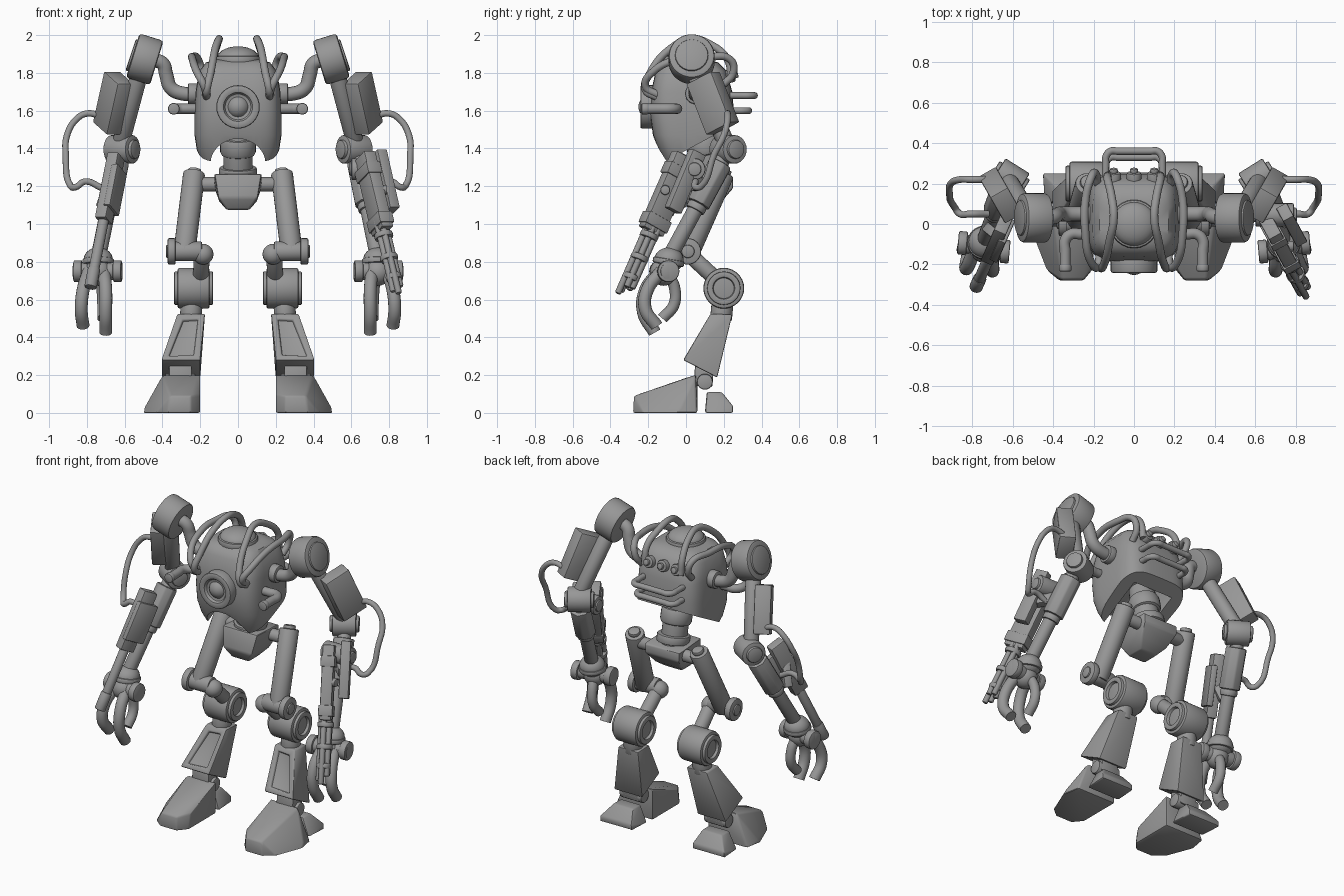
import bpy, bmesh, math
from mathutils import Vector

if "Cube" in bpy.data.objects:
    bpy.data.objects.remove(bpy.data.objects["Cube"], do_unlink=True)

grey = bpy.data.materials.new("matte_grey")
grey.use_nodes = True
grey.diffuse_color = (0.31, 0.31, 0.31, 1)
grey.node_tree.nodes["Principled BSDF"].inputs["Base Color"].default_value = (0.31, 0.31, 0.31, 1)

parts = []
side = 1        # +1 builds the left half, -1 the right half
suffix = ""


def V(p):
    return Vector((p[0] * side, p[1], p[2]))


def add(name, data):
    ob = bpy.data.objects.new(name + suffix, data)
    bpy.context.collection.objects.link(ob)
    data.materials.append(grey)
    parts.append(ob)
    return ob


def finish(name, bm, bevel=0.0):
    bmesh.ops.recalc_face_normals(bm, faces=bm.faces)
    me = bpy.data.meshes.new(name + suffix)
    bm.to_mesh(me)
    bm.free()
    ob = add(name, me)
    if bevel:
        mod = ob.modifiers.new("Bevel", 'BEVEL')
        mod.width, mod.segments = bevel, 2
        mod.limit_method, mod.angle_limit = 'ANGLE', math.radians(30)
    return ob


def place(ob, p, q):
    ob.location = (p + q) / 2
    ob.rotation_mode = 'QUATERNION'
    ob.rotation_quaternion = (q - p).to_track_quat('Z', 'Y')


def rod(name, p, q, r, bevel=0.008, seg=24, recess=0.0):
    p, q = V(p), V(q)
    bm = bmesh.new()
    bmesh.ops.create_cone(bm, cap_ends=True, segments=seg, radius1=r, radius2=r,
                          depth=(q - p).length)
    if recess:  # sunken end caps
        caps = [f for f in bm.faces if len(f.verts) > 4]
        bmesh.ops.inset_region(bm, faces=caps, thickness=r * .35, depth=0)
        bmesh.ops.inset_region(bm, faces=caps, thickness=.004, depth=-recess)
    ob = finish(name, bm, bevel)
    place(ob, p, q)
    return ob


def box(name, p, q, w, d, bevel=0.008):
    p, q = V(p), V(q)
    bm = bmesh.new()
    bmesh.ops.create_cube(bm, size=1)
    bmesh.ops.scale(bm, vec=(w, d, (q - p).length), verts=bm.verts)
    place(finish(name, bm, bevel), p, q)


def ball(name, c, r, squash=1.0):
    bm = bmesh.new()
    bmesh.ops.create_uvsphere(bm, u_segments=24, v_segments=14, radius=r)
    bmesh.ops.scale(bm, vec=(1, 1, squash), verts=bm.verts)
    finish(name, bm).location = V(c)


def tube(name, pts, r):
    cu = bpy.data.curves.new(name + suffix, 'CURVE')
    cu.dimensions = '3D'
    cu.bevel_depth, cu.bevel_resolution = r, 6
    cu.resolution_u, cu.use_fill_caps = 6, True
    sp = cu.splines.new('BEZIER')
    sp.bezier_points.add(len(pts) - 1)
    for bp, p in zip(sp.bezier_points, pts):
        bp.co = V(p)
        bp.handle_left_type = bp.handle_right_type = 'AUTO'
    add(name, cu)


def hull(name, pts, bevel=0.01, panel=False):
    bm = bmesh.new()
    for p in pts:
        bm.verts.new(V(p))
    bmesh.ops.convex_hull(bm, input=bm.verts)
    bmesh.ops.dissolve_limit(bm, angle_limit=0.03, verts=bm.verts, edges=bm.edges)
    bmesh.ops.recalc_face_normals(bm, faces=bm.faces)
    if panel:   # sunken front panel
        front = min(bm.faces, key=lambda f: f.normal.y)
        bmesh.ops.inset_region(bm, faces=[front], thickness=0.045, depth=0)
        bmesh.ops.inset_region(bm, faces=[front], thickness=0.004, depth=-0.015)
    return finish(name, bm, bevel)


def mix(p, q, t):
    return tuple(a + (b - a) * t for a, b in zip(p, q))


def shift(p, dx, dy=0, dz=0):
    return (p[0] + dx, p[1] + dy, p[2] + dz)


# Torso shell: stacked rounded sections (height, half width, front, back)
sections = [(1.87, .12, -.08, .12), (1.855, .17, -.125, .17), (1.81, .205, -.16, .215),
            (1.70, .225, -.185, .245), (1.58, .23, -.19, .255), (1.47, .23, -.175, .255),
            (1.39, .218, -.145, .23), (1.30, .18, -.1, .16)]
bm = bmesh.new()
loops = []
for z, hx, y0, y1 in sections:
    ring = []
    for i in range(48):
        a = 2 * math.pi * i / 48
        c, s = math.cos(a), math.sin(a)
        ring.append(bm.verts.new((hx * math.copysign(abs(c) ** .5, c),
                                  (y0 + y1) / 2 + (y1 - y0) / 2 * math.copysign(abs(s) ** .5, s), z)))
    loops.append(ring)
for a, b in zip(loops, loops[1:]):
    for i in range(48):
        j = (i + 1) % 48
        bm.faces.new((a[i], a[j], b[j], b[i]))
bm.faces.new(loops[0])
bm.faces.new(loops[-1])
cut = bmesh.ops.bisect_plane(bm, geom=bm.verts[:] + bm.edges[:] + bm.faces[:], clear_outer=True,
                             plane_co=(0, -.1, 1.335), plane_no=(0, .2, -.37))
bmesh.ops.contextual_create(bm, geom=[e for e in cut["geom_cut"] if isinstance(e, bmesh.types.BMEdge)])
torso = finish("torso", bm)
# Arched hollow under the torso
cutter = rod("torso_cutter", (0, -.3, 1.215), (0, .18, 1.475), .145, bevel=0, seg=32)
cutter.hide_render = True
mod = torso.modifiers.new("Hollow", 'BOOLEAN')
mod.operation, mod.solver, mod.object = 'DIFFERENCE', 'EXACT', cutter
bpy.context.view_layer.update()
bpy.context.view_layer.objects.active = torso
bpy.ops.object.modifier_apply(modifier="Hollow")
parts.remove(cutter)
bpy.data.objects.remove(cutter, do_unlink=True)

# Head dome and front eye
rod("dome_collar", (0, 0, 1.84), (0, 0, 1.89), .12, bevel=.012)
ball("dome", (0, 0, 1.88), .11, .55)
rod("eye_housing", (0, -.15, 1.62), (0, -.242, 1.62), .115, bevel=.014, seg=32, recess=.02)
ball("eye_lens", (0, -.19, 1.62), .062)

# Back bolts and rails
for i in (-1, 0, 1):
    rod("back_bolt", (i * .1, .17, 1.765), (i * .1, .255, 1.79), .036)
    rod("back_bolt_tip", (i * .1, .25, 1.788), (i * .1, .275, 1.795), .02)
for z, y in ((1.68, .36), (1.60, .33)):
    bend = [(.14, .22, z), (.14, y - .06, z), (.138, y - .025, z), (.115, y, z), (.08, y, z)]
    tube("back_rail", [(-px, py, pz) for px, py, pz in bend] + bend[::-1], .018)

# Waist and pelvis
rod("waist", (0, .14, 1.2), (0, .07, 1.53), .078)
rod("waist_ring", (0, .135, 1.25), (0, .125, 1.3), .1)
rod("waist_collar", (0, .11, 1.36), (0, .085, 1.46), .095, bevel=.025)
hull("pelvis", [(s * x, y, z) for s in (1, -1) for x, y, z in (
    (.125, .02, 1.265), (.125, .25, 1.25), (.125, .25, 1.19), (.105, -.01, 1.14),
    (.1, .19, 1.12), (.06, .02, 1.075), (.06, .13, 1.075))], bevel=.012)
rod("hip_axle", (-.23, .18, 1.21), (.23, .18, 1.21), .038)

for side, suffix in ((1, "_left"), (-1, "_right")):
    # Torso pipes and hoses
    tube("shoulder_pipe", [(.2, .05, 1.69), (.29, .05, 1.69), (.355, .05, 1.72),
                           (.38, .045, 1.79), (.4, .035, 1.85), (.46, .03, 1.87)], .037)
    rod("shoulder_pipe_flange", (.21, .05, 1.69), (.265, .05, 1.69), .055)
    tube("side_pipe", [(.2, -.05, 1.61), (.26, -.05, 1.61), (.31, -.05, 1.61), (.34, -.08, 1.61),
                       (.34, -.14, 1.61), (.34, -.23, 1.61)], .027)
    rod("side_pipe_tip", (.34, -.2, 1.61), (.34, -.235, 1.61), .031)
    tube("inner_hose", [(.165, -.15, 1.67), (.165, -.215, 1.71), (.145, -.19, 1.80), (.12, -.08, 1.93),
                        (.1, .03, 1.98), (.11, .13, 1.95), (.13, .22, 1.87), (.13, .24, 1.76)], .02)
    tube("outer_hose", [(.17, -.14, 1.68), (.18, -.215, 1.73), (.22, -.17, 1.81), (.24, -.05, 1.87),
                        (.24, .12, 1.885), (.21, .235, 1.87), (.19, .25, 1.8), (.18, .2, 1.74)], .02)

    # Shoulder drum, upper arm and its cover
    rod("shoulder_drum", (.43, .03, 1.853), (.557, .03, 1.892), .122, bevel=.015, seg=40)
    rod("shoulder_cap", (.55, .03, 1.89), (.568, .03, 1.896), .088)
    rod("upper_arm", (.51, .03, 1.84), (.625, .22, 1.41), .046)
    box("upper_arm_cover", (.63, .09, 1.775), (.69, .195, 1.505), .1, .165)
    rod("elbow", (.555, .185, 1.395), (.675, .26, 1.395), .076)
    rod("elbow_cap", (.54, .176, 1.395), (.69, .269, 1.395), .05)
    tube("arm_hose", [(.70, .22, 1.56), (.80, .22, 1.585), (.86, .22, 1.55), (.905, .2, 1.47), (.912, .15, 1.37),
                      (.885, .08, 1.2), (.86, .05, 1.195), (.81, .05, 1.225), (.72, .05, 1.19)], .017)

    # Forearm and wrist
    elbow, wrist = (.625, .22, 1.39), (.74, -.09, .82)
    rod("forearm", elbow, wrist, .041)
    rod("forearm_sleeve", mix(elbow, wrist, .12), mix(elbow, wrist, .5), .066, seg=8)
    rod("forearm_band", mix(elbow, wrist, .5), mix(elbow, wrist, .56), .052)
    ball("wrist_dome", (.74, -.09, .81), .078, .85)
    rod("wrist_rim", (.74, -.095, .785), (.74, -.09, .815), .084)
    ball("palm", (.74, -.12, .745), .072)
    rod("knuckle_bar", (.62, -.14, .75), (.87, -.09, .75), .046)
    for x, y in ((.63, -.138), (.84, -.096)):
        rod("knuckle_disc", (x - .015, y, .75), (x + .03, y + .004, .75), .058)

    # Claw fingers
    tube("inner_finger", [(.71, -.14, .75), (.70, -.215, .65), (.70, -.225, .53), (.70, -.165, .425)], .034)
    tube("outer_finger", [(.79, -.13, .75), (.82, -.205, .65), (.83, -.215, .55), (.82, -.155, .46)], .034)
    tube("thumb", [(.73, -.09, .73), (.72, -.06, .66), (.715, -.065, .57), (.715, -.125, .50)], .03)

    # Thigh, knee link and knee drum
    rod("thigh", (.232, .2, 1.27), (.285, .01, .84), .058)
    rod("thigh_cap", (.229, .209, 1.29), (.232, .2, 1.265), .036)
    rod("thigh_joint", (.19, .01, .855), (.36, .01, .855), .052)
    rod("thigh_joint_disc", (.33, .01, .855), (.372, .01, .855), .07)
    rod("thigh_joint_hub", (.365, .01, .855), (.382, .01, .855), .035)
    rod("knee_link", (.19, .0, .855), (.2, .2, .67), .042)
    ball("knee_link_ball", (.185, .01, .84), .055)
    rod("knee_drum", (.15, .2, .66), (.32, .2, .66), .108, bevel=.012, seg=32)
    rod("knee_rim", (.132, .2, .66), (.338, .2, .66), .088, bevel=.006, seg=32, recess=.025)

    # Shin, ankle, foot and heel
    rod("shin_neck", (.245, .195, .6), (.25, .185, .49), .058)
    hull("shin", [(.175, .13, .525), (.32, .13, .525), (.175, .245, .52), (.32, .245, .52),
                  (.2, -.015, .28), (.405, -.015, .28), (.2, .165, .187), (.405, .165, .187)],
         bevel=.016, panel=True)
    box("ankle", (.305, .09, .14), (.305, .1, .28), .12, .1)
    rod("ankle_axle", (.225, .1, .165), (.385, .1, .165), .042)
    hull("foot", [(.2, .06, 0), (.48, .06, 0), (.5, -.05, 0), (.43, -.23, 0), (.37, -.28, 0),
                  (.25, -.28, 0), (.2, -.22, 0), (.2, .06, .2), (.4, .05, .2), (.22, -.0, .185),
                  (.495, -.03, .03), (.25, -.275, .09), (.36, -.275, .09), (.2, -.2, .1)])
    hull("heel", [(.21, .1, 0), (.44, .1, 0), (.22, .25, 0), (.45, .25, 0), (.22, .25, .035),
                  (.45, .25, .035), (.25, .11, .11), (.39, .11, .11), (.25, .19, .11), (.39, .19, .11)])

# Left forearm: multi-barrel launcher
side, suffix = 1, "_left"
g0, g1 = (.67, -.01, 1.36), (.845, -.33, .63)
box("launcher_body", g0, mix(g0, g1, .55), .07, .13)
box("launcher_side_box", (.745, .06, 1.38), (.815, -.07, 1.07), .06, .085)
box("launcher_bracket", (.67, .08, 1.22), (.76, .0, 1.2), .06, .06)
for t, r in ((.56, .05), (.72, .048), (.86, .042)):
    rod("barrel_band", mix(g0, g1, t), mix(g0, g1, t + .04), r)
for i in range(5):
    a = 2 * math.pi * i / 5
    dx, dy = .024 * math.cos(a), .034 * math.sin(a)
    rod("barrel", shift(mix(g0, g1, .45), dx, dy), shift(mix(g0, g1, .95 + .012 * i), dx, dy), .017, seg=12)
for t in (.08, .44):
    box("launcher_rib", mix(g0, g1, t), mix(g0, g1, t + .08), .085, .145, .004)
rod("ammo_drum", (.6, .045, 1.29), (.79, .045, 1.29), .058)
rod("ammo_drum_hub", (.59, .045, 1.29), (.805, .045, 1.29), .036)
rod("launcher_knob", (.7, -.11, 1.18), (.79, -.11, 1.18), .026)

# Right forearm: flat-sided single-barrel launcher
side, suffix = -1, "_right"
g0, g1 = (.645, .0, 1.36), (.78, -.31, .67)
box("blaster_body", g0, mix(g0, g1, .5), .065, .1)
box("blaster_plate", shift(mix(g0, g1, .1), -.03), shift(mix(g0, g1, .42), -.03), .04, .14)
box("blaster_mount", mix(g0, g1, .2), shift(mix(g0, g1, .4), .02, .1), .05, .06)
rod("blaster_barrel", mix(g0, g1, .45), g1, .028)
rod("blaster_muzzle", mix(g0, g1, .86), mix(g0, g1, 1.01), .033)
side, suffix = 1, ""

# Turn curves and bevels into meshes, then smooth by angle
bpy.ops.object.select_all(action='DESELECT')
for ob in parts:
    ob.select_set(True)
bpy.context.view_layer.objects.active = torso
bpy.ops.object.convert(target='MESH')
bpy.ops.object.shade_smooth_by_angle(angle=math.radians(35))
